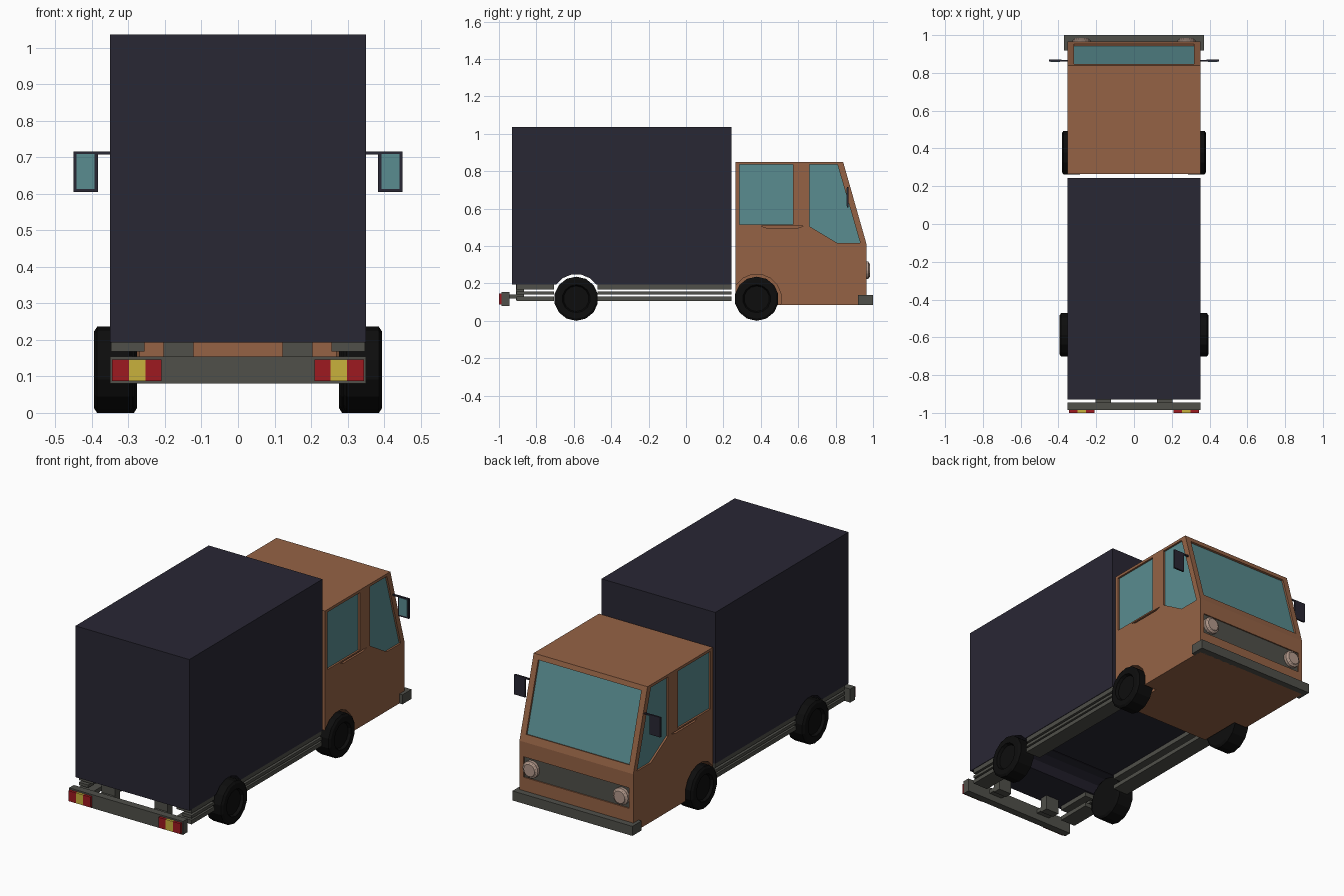
import bpy, bmesh, math
from mathutils import Vector

if "Cube" in bpy.data.objects:
    bpy.data.objects.remove(bpy.data.objects["Cube"])


def material(name, rgb):
    m = bpy.data.materials.new(name)
    m.diffuse_color = (*rgb, 1)
    m.use_nodes = True
    m.node_tree.nodes["Principled BSDF"].inputs["Base Color"].default_value = m.diffuse_color
    return m


ORANGE = material("cab_orange", (0.30, 0.124, 0.06))
NAVY = material("box_navy", (0.022, 0.02, 0.034))
GLASS = material("glass_teal", (0.10, 0.265, 0.28))
GREY = material("trim_grey", (0.08, 0.08, 0.068))
BLACK = material("tyre_black", (0.004, 0.004, 0.004))
RED = material("light_red", (0.34, 0.01, 0.014))
YELLOW = material("light_yellow", (0.58, 0.44, 0.045))
LAMP = material("lamp", (0.45, 0.32, 0.26))


def finish(name, bm, mat):
    bmesh.ops.recalc_face_normals(bm, faces=bm.faces[:])
    me = bpy.data.meshes.new(name)
    bm.to_mesh(me)
    bm.free()
    ob = bpy.data.objects.new(name, me)
    bpy.context.collection.objects.link(ob)
    if mat:
        me.materials.append(mat)
    return ob


def prism(name, profile, x0, x1, mat=None):
    """Extrude a (y, z) profile from x0 to x1."""
    bm = bmesh.new()
    f = bm.faces.new([bm.verts.new((x0, y, z)) for y, z in profile])
    r = bmesh.ops.extrude_face_region(bm, geom=[f])
    bmesh.ops.translate(bm, vec=(x1 - x0, 0, 0),
                        verts=[v for v in r["geom"] if isinstance(v, bmesh.types.BMVert)])
    return finish(name, bm, mat)


def box(name, x, y, z, mat=None):
    return prism(name, [(y[0], z[0]), (y[1], z[0]), (y[1], z[1]), (y[0], z[1])], x[0], x[1], mat)


def pair(name, x, y, z, mat):
    """A box and its mirror image across x = 0."""
    for side, s in (("right", 1), ("left", -1)):
        box(f"{name}_{side}", (s * x[0], s * x[1]), y, z, mat)


def circle(y, z, r, n):
    return [(y + r * math.cos(2 * math.pi * (i + .5) / n),
             z + r * math.sin(2 * math.pi * (i + .5) / n)) for i in range(n)]


def lathe(name, profile, n, centre, axis, mat):
    """Spin (along axis, radius) points around an axis through centre."""
    bm = bmesh.new()
    axis = Vector(axis)
    up = Vector((0, 0, 1))
    vs = [bm.verts.new(Vector(centre) + axis * a + up * r) for a, r in profile]
    es = [bm.edges.new(e) for e in zip(vs, vs[1:])]
    bmesh.ops.spin(bm, geom=vs + es, cent=centre, axis=axis, angle=2 * math.pi,
                   steps=n, use_duplicate=False)
    bmesh.ops.remove_doubles(bm, verts=bm.verts[:], dist=1e-5)
    return finish(name, bm, mat)


def cut(ob, cutters):
    for c in cutters:
        m = ob.modifiers.new("cut", "BOOLEAN")
        m.operation, m.solver, m.object = "DIFFERENCE", "EXACT", c
    dg = bpy.context.evaluated_depsgraph_get()
    me = bpy.data.meshes.new_from_object(ob.evaluated_get(dg))
    ob.modifiers.clear()
    ob.data = me
    for c in cutters:
        bpy.data.objects.remove(c)


W = 0.351                     # body half width
FY, RY, WZ = 0.378, -0.587, 0.118   # axle positions

# Cargo box with a rear wheel arch across it
cargo = box("cargo_box", (-W, W), (-0.93, 0.243), (0.193, 1.036), NAVY)
cut(cargo, [prism("arch_cutter", circle(RY, WZ, 0.132, 16), -0.5, 0.5)])

# Cab body and its recesses
TOP, CREASE = Vector((0.84, 0.85)), Vector((0.965, 0.41))
cab = prism("cab", [(0.265, 0.085), (0.265, 0.85), TOP, CREASE, (0.965, 0.085)], -W, W, ORANGE)
rear_window = [(0.285, 0.515), (0.572, 0.515), (0.572, 0.835), (0.285, 0.835)]
front_window = [(0.66, 0.835), (0.81, 0.835), (0.932, 0.415), (0.81, 0.415), (0.66, 0.505)]
handle = [(0.40, 0.507), (0.63, 0.507), (0.60, 0.497), (0.43, 0.497)]
slope = (CREASE - TOP).normalized()
normal = Vector((-slope.y, slope.x))


def screen(d0, d1):
    a, b = TOP.lerp(CREASE, 0.06), TOP.lerp(CREASE, 0.91)
    return [a + normal * d0, b + normal * d0, b + normal * d1, a + normal * d1]


cutters = [prism("screen_cutter", screen(-0.012, 0.03), -0.318, 0.318),
           box("grille_cutter", (-0.325, 0.325), (0.957, 1.0), (0.213, 0.327))]
for s in (1, -1):
    for p in (rear_window, front_window, handle):
        cutters.append(prism("window_cutter", p, s * (W - 0.012), s * 0.4))
    cutters.append(prism("arch_cutter", circle(FY, WZ, 0.132, 16), s * 0.27, s * 0.4))
cut(cab, cutters)

# Glass and grille sit in the recesses
prism("windscreen", screen(-0.02, -0.0105), -0.318, 0.318, GLASS)
box("grille", (-0.325, 0.325), (0.95, 0.9585), (0.213, 0.327), GREY)
for side, s in (("right", 1), ("left", -1)):
    for n, p in (("rear", rear_window), ("front", front_window)):
        prism(f"{n}_side_window_{side}", p, s * (W - 0.02), s * (W - 0.0105), GLASS)
    # Headlights
    lathe(f"headlight_{side}", [(0, 0), (0, 0.047), (0.018, 0.047), (0.022, 0.038), (0.028, 0.034), (0.028, 0)],
          16, (s * 0.278, 0.957, 0.27), (0, 1, 0), LAMP)
    # Wheels with a recessed hub
    for n, y, outer in (("front", FY, 0.382), ("rear", RY, 0.394)):
        w = 0.105
        tyre = [(-w, 0), (-w, 0.105), (-w + 0.008, 0.118), (-0.008, 0.118), (0, 0.106),
                (0, 0.075), (-0.015, 0.068), (-0.015, 0)]
        lathe(f"{n}_wheel_{side}", tyre, 14, (s * outer, y, WZ), (s, 0, 0), BLACK)

# Door mirrors, reflecting face to the rear
pair("mirror_arm", (0.345, 0.39), (0.861, 0.869), (0.708, 0.716), NAVY)
pair("mirror_housing", (0.383, 0.45), (0.86, 0.87), (0.605, 0.716), NAVY)
pair("mirror_glass", (0.393, 0.442), (0.858, 0.862), (0.614, 0.709), GLASS)

# Front bumper wrapping round the corners
box("front_bumper", (-0.37, 0.37), (0.96, 1.0), (0.085, 0.138), GREY)
pair("front_bumper_end", (0.345, 0.37), (0.919, 0.965), (0.085, 0.138), GREY)

# Chassis rails, broken at the rear wheels
for n, z, inner in (("upper", (0.168, 0.195), 0.256), ("middle", (0.14, 0.156), 0.29),
                    ("lower", (0.107, 0.13), 0.256)):
    pair(f"{n}_rail_rear", (inner, 0.348), (-0.905, -0.706), z, GREY)
    pair(f"{n}_rail_front", (inner, 0.348), (-0.472, 0.243), z, GREY)

# Rear bumper, brackets and tail lights
box("rear_bumper", (-W, W), (-0.986, -0.945), (0.08, 0.155), GREY)
pair("bumper_bracket", (0.122, 0.204), (-0.91, -0.866), (0.11, 0.195), GREY)
pair("bumper_stub", (0.122, 0.204), (-0.95, -0.905), (0.118, 0.14), GREY)
for n, x, m in (("outer", (0.299, 0.345), RED), ("middle", (0.254, 0.299), YELLOW),
                ("inner", (0.209, 0.254), RED)):
    pair(f"tail_light_{n}", x, (-1.0, -0.984), (0.088, 0.146), m)
